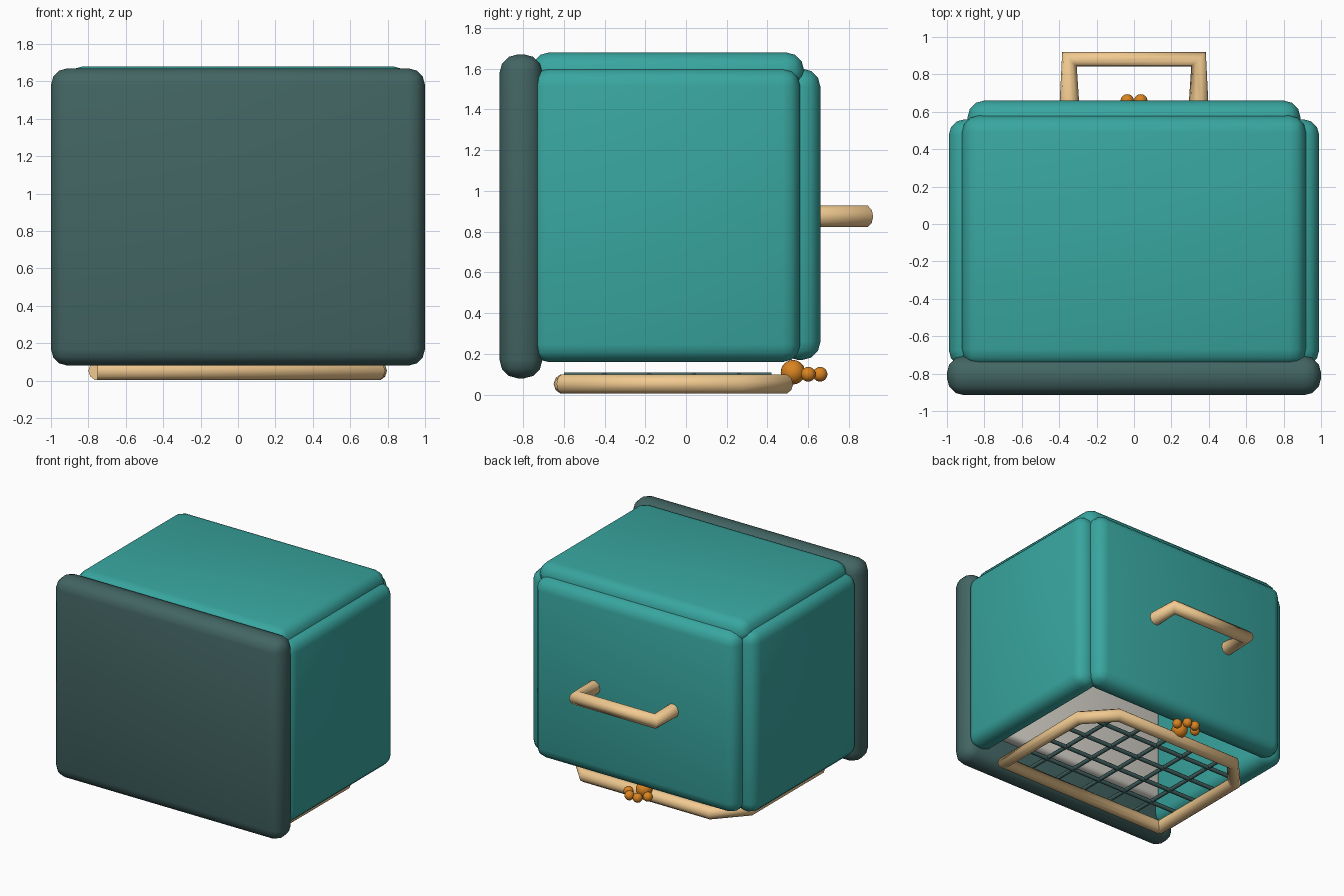
import bpy

if "Cube" in bpy.data.objects:
    bpy.data.objects.remove(bpy.data.objects["Cube"])


def material(name, rgb):
    m = bpy.data.materials.new(name)
    m.diffuse_color = (*rgb, 1)
    m.use_nodes = True
    m.node_tree.nodes["Principled BSDF"].inputs["Base Color"].default_value = m.diffuse_color
    return m


TEAL = material("teal", (0.04, 0.38, 0.35))
DARK = material("dark_teal", (0.055, 0.13, 0.125))
TAN = material("tan", (0.88, 0.59, 0.28))
ORANGE = material("orange", (0.70, 0.23, 0.015))
CREAM = material("cream", (0.72, 0.69, 0.63))


def panel(name, lo, hi, bevel, mat):
    """Rounded box between two corners."""
    bpy.ops.mesh.primitive_cube_add(size=1, location=[(a + b) / 2 for a, b in zip(lo, hi)])
    ob = bpy.context.object
    ob.name = name
    ob.scale = [b - a for a, b in zip(lo, hi)]
    bpy.ops.object.transform_apply(location=False, rotation=False, scale=True)
    mod = ob.modifiers.new("round", 'BEVEL')
    mod.width = bevel
    mod.segments = 3
    ob.data.materials.append(mat)
    bpy.ops.object.shade_smooth()
    return ob


def tube(name, points, radius, mat, resolution=3):
    """Round tube along a straight-sided path."""
    cu = bpy.data.curves.new(name, 'CURVE')
    cu.dimensions = '3D'
    cu.bevel_depth = radius
    cu.bevel_resolution = resolution
    cu.use_fill_caps = True
    sp = cu.splines.new('POLY')
    sp.points.add(len(points) - 1)
    for p, co in zip(sp.points, points):
        p.co = (*co, 1)
    cu.materials.append(mat)
    ob = bpy.data.objects.new(name, cu)
    bpy.context.collection.objects.link(ob)
    return ob


def ball(name, loc, r, mat):
    bpy.ops.mesh.primitive_uv_sphere_add(segments=20, ring_count=12, radius=r, location=loc)
    ob = bpy.context.object
    ob.name = name
    ob.data.materials.append(mat)
    bpy.ops.object.shade_smooth()


# Shell: base plate, two side walls, end wall and roof; open at the bottom
panel("base_plate", (-1, -0.915, 0.08), (1, -0.705, 1.67), 0.09, DARK)
for side, x in (("left", -0.89), ("right", 0.89)):
    panel(side + "_wall", (x - 0.1, -0.76, 0.16), (x + 0.1, 0.56, 1.6), 0.085, TEAL)
panel("end_wall", (-0.92, -0.76, 1.48), (0.92, 0.58, 1.68), 0.09, TEAL)
panel("roof", (-0.89, 0.46, 0.17), (0.89, 0.66, 1.6), 0.09, TEAL)

# Cushion lying on the base plate inside
panel("cushion", (-0.78, -0.74, 0.31), (0.78, -0.62, 1.5), 0.04, CREAM)

# Carrying handle on the roof
tube("handle", [(-0.345, 0.6, 0.875), (-0.345, 0.88, 0.875),
                (0.345, 0.88, 0.875), (0.345, 0.6, 0.875)], 0.055, TAN)

# Door frame and its crossed bars
tube("door_frame", [(x, y, 0.052) for x, y in (
    (-0.75, -0.6), (0.75, -0.6), (0.75, 0.26), (0.55, 0.48),
    (-0.55, 0.48), (-0.75, 0.26), (-0.75, -0.6))], 0.05, TAN)
for i in range(5):
    x = -0.5 + 0.25 * i
    tube(f"door_long_bar_{i}", [(x, -0.6, 0.095), (x, 0.42, 0.095)], 0.016, DARK, 1)
for i in range(4):
    y = -0.4 + 0.22 * i
    tube(f"door_cross_bar_{i}", [(-0.73, y, 0.09), (0.73, y, 0.09)], 0.016, DARK, 1)

# Paw-shaped latch
ball("paw_pad", (0, 0.525, 0.11), 0.06, ORANGE)
for i, (x, y) in enumerate(((-0.085, 0.6), (-0.036, 0.658), (0.036, 0.658), (0.085, 0.6))):
    ball(f"paw_toe_{i}", (x, y, 0.1), 0.036, ORANGE)
